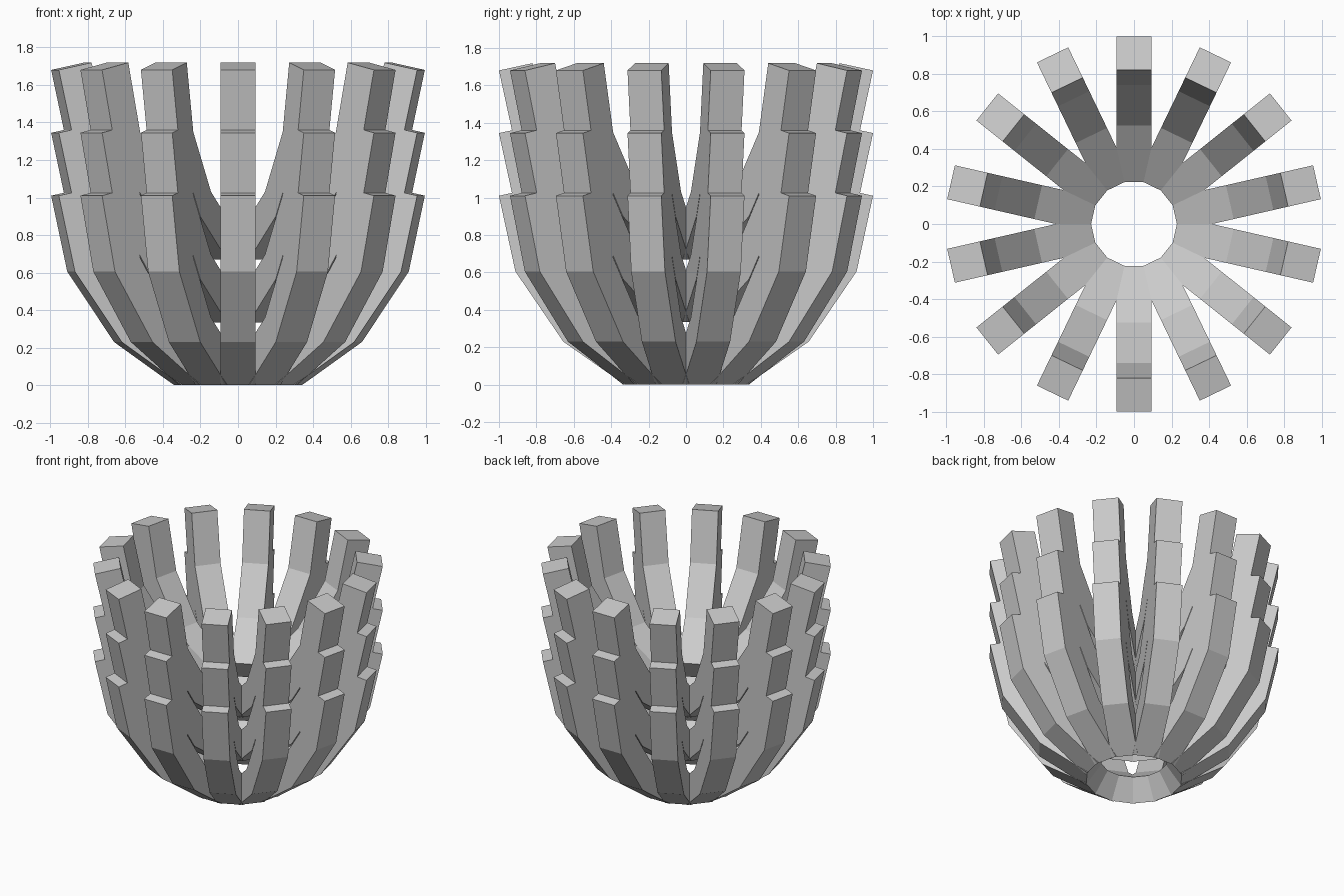
import bpy, math
from mathutils import Vector, Matrix

if "Cube" in bpy.data.objects:
    bpy.data.objects.remove(bpy.data.objects["Cube"])

RIBS, WIDTH, THICK = 14, 0.185, 0.183
TIERS, RISE = 3, 0.335

# outer rib profile (radius, height), bent bar with mitred corners
outer = [Vector(p) for p in ((0.328, 0), (0.656, 0.23), (0.912, 0.605), (1.0, 1.01))]


def inset(path, d):
    normals = []
    for a, b in zip(path, path[1:]):
        t = (b - a).normalized()
        normals.append(Vector((-t.y, t.x)))
    result = []
    for i, p in enumerate(path):
        n0, n1 = normals[max(i - 1, 0)], normals[min(i, len(normals) - 1)]
        m = (n0 + n1).normalized()
        result.append(p + m * d / m.dot(n0))
    return result


inner = inset(outer, THICK)


def rib_mesh(name):
    # four corners per station along the bar, then sides and end caps
    verts, faces = [], []
    h = WIDTH / 2
    for o, i in zip(outer, inner):
        verts += [(o.x, -h, o.y), (o.x, h, o.y), (i.x, h, i.y), (i.x, -h, i.y)]
    for s in range(len(outer) - 1):
        for k in range(4):
            a, b = s * 4 + k, s * 4 + (k + 1) % 4
            faces.append((a, b, b + 4, a + 4))
    n = len(verts)
    faces += [(3, 2, 1, 0), (n - 4, n - 3, n - 2, n - 1)]
    me = bpy.data.meshes.new(name)
    me.from_pydata(verts, [], faces)
    me.update()
    return me


# three nested rings of ribs, each raised above the last
mesh = rib_mesh("rib")
for tier in range(TIERS):
    for k in range(RIBS):
        ob = bpy.data.objects.new(f"tier_{tier + 1}_rib_{k + 1}", mesh)
        ob.matrix_world = (Matrix.Translation((0, 0, tier * RISE))
                           @ Matrix.Rotation(math.pi / 2 + k * math.tau / RIBS, 4, 'Z'))
        bpy.context.collection.objects.link(ob)
